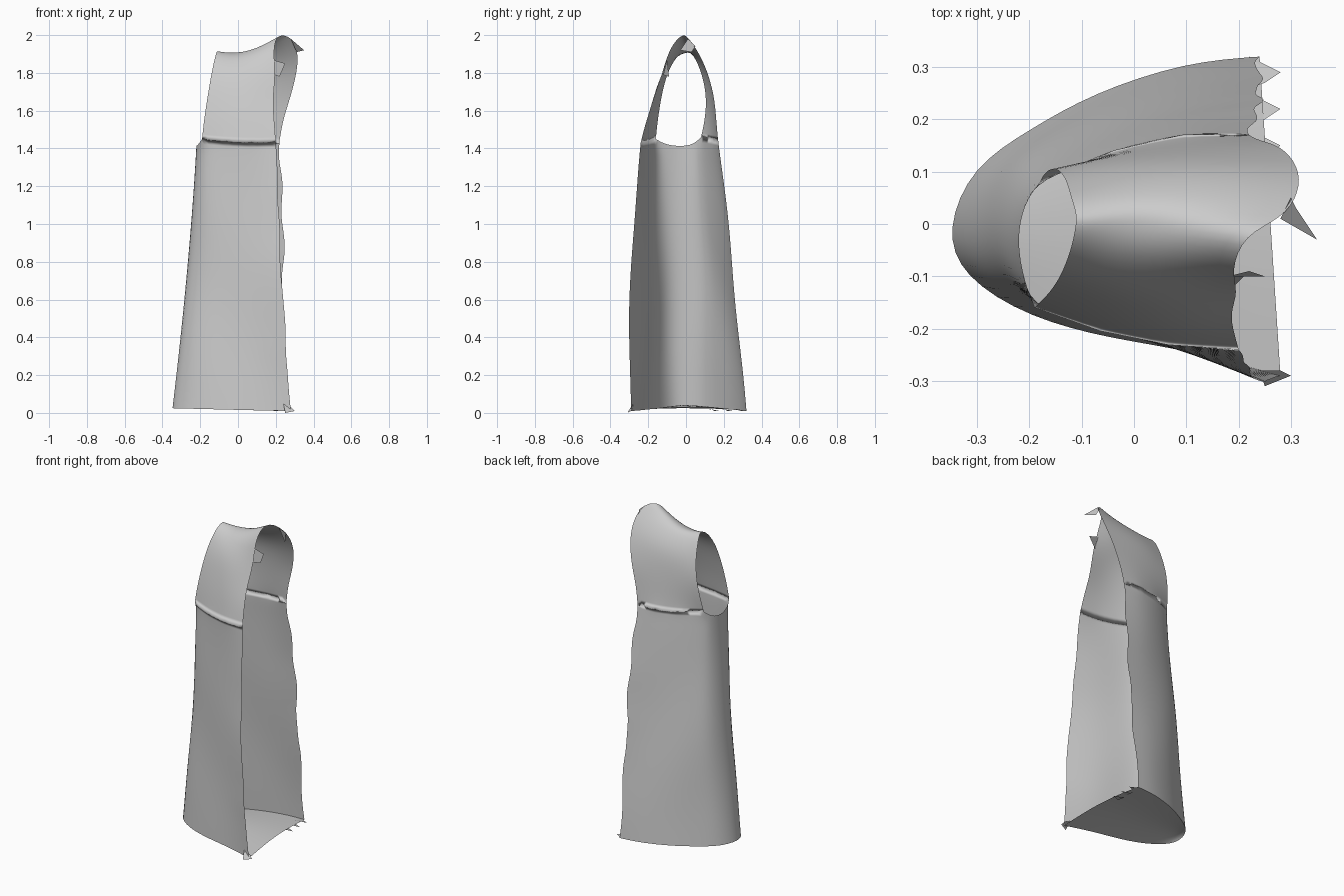
import bpy
import bmesh
import math
import random
from mathutils import Vector

random.seed(4)
default_cube = bpy.data.objects.get("Cube")
if default_cube:
    bpy.data.objects.remove(default_cube, do_unlink=True)

# Single cloth colour
cloth = bpy.data.materials.new("light_grey_cloth")
cloth.use_nodes = True
grey = (0.6, 0.6, 0.6, 1)
cloth.diffuse_color = grey
cloth.node_tree.nodes["Principled BSDF"].inputs["Base Color"].default_value = grey


def blend(start, middle, end, t):
    """Smooth curve passing through three points."""
    return (start * (2 * t - 1) * (t - 1)
            + middle * 4 * t * (1 - t)
            + end * t * (2 * t - 1))


def add_sheet(bm, rows):
    """Quad sheet spanning a list of equal-length point rows."""
    verts = [[bm.verts.new(point) for point in row] for row in rows]
    for lower, upper in zip(verts, verts[1:]):
        for i in range(len(lower) - 1):
            bm.faces.new((lower[i], lower[i + 1], upper[i + 1], upper[i]))


def make_cloth(name, sheets, levels):
    """Weld sheets into one smooth subdivided object."""
    bm = bmesh.new()
    for rows in sheets:
        add_sheet(bm, rows)
    bmesh.ops.remove_doubles(bm, verts=bm.verts, dist=0.0005)
    mesh = bpy.data.meshes.new(name)
    bm.to_mesh(mesh)
    bm.free()
    mesh.materials.append(cloth)
    mesh.polygons.foreach_set("use_smooth", [True] * len(mesh.polygons))
    part = bpy.data.objects.new(name, mesh)
    bpy.context.collection.objects.link(part)
    if levels:
        smooth = part.modifiers.new("soft_folds", "SUBSURF")
        smooth.levels = smooth.render_levels = levels
        smooth.boundary_smooth = "PRESERVE_CORNERS"
    return part


def fray(row, ends, amount):
    """Ragged torn edge at the chosen ends of a row."""
    for end in ends:
        row[end] = row[end] + Vector((random.uniform(-amount, amount), 0, 0))
    return row


# Shoulder strap rows, front to back: armhole edge, middle, torn edge
shoulder = [
    ((-.19, -.16, 1.45), (0, -.22, 1.43), (.2, -.24, 1.43)),
    ((-.18, -.15, 1.55), (0, -.2, 1.55), (.19, -.21, 1.55)),
    ((-.16, -.13, 1.68), (.02, -.17, 1.68), (.18, -.17, 1.66)),
    ((-.14, -.1, 1.8), (.02, -.13, 1.8), (.2, -.13, 1.78)),
    ((-.12, -.05, 1.89), (.02, -.06, 1.89), (.19, -.09, 1.93)),
    ((-.11, 0, 1.92), (.04, 0, 1.91), (.21, -.02, 2.01)),
    ((-.11, .02, 1.91), (.05, .03, 1.91), (.29, .01, 1.99)),
    ((-.12, .05, 1.88), (.05, .06, 1.89), (.31, .06, 1.92)),
    ((-.13, .09, 1.78), (.05, .12, 1.8), (.31, .11, 1.82)),
    ((-.15, .11, 1.66), (.05, .14, 1.66), (.28, .15, 1.68)),
    ((-.17, .1, 1.55), (.04, .15, 1.55), (.24, .16, 1.55)),
    ((-.18, .08, 1.46), (.03, .16, 1.44), (.22, .17, 1.44)),
]
strap = []
for row in shoulder:
    a, m, e = map(Vector, row)
    strap.append([blend(a, m, e, i / 3) for i in range(4)])

# Horizontal outlines from front torn edge, round the side, to the back
hem_outline = [(.28, -.29), (.1, -.24), (-.04, -.22), (-.2, -.18),
               (-.33, -.1), (-.36, -.01), (-.31, .11), (-.2, .18),
               (-.08, .25), (.1, .31), (.24, .32)]
waist_outline = [(.23, -.29), (.08, -.23), (-.06, -.2), (-.17, -.17),
                 (-.26, -.11), (-.28, -.01), (-.24, .1), (-.16, .15),
                 (-.05, .2), (.1, .24), (.24, .25)]
hem = [Vector((x, y, .01 + .025 * max(0, .24 - x)))
       for x, y in hem_outline]
waist = [Vector((x, y, .74)) for x, y in waist_outline]
underarm = [Vector((-.21, -.11, 1.42)), Vector((-.225, -.03, 1.41)),
            Vector((-.21, .04, 1.42))]
chest = strap[0][::-1] + underarm + strap[-1]

# Lower body with shallow diagonal creases
steps = 14
body = []
for k in range(steps + 1):
    t = k / steps
    ring = [blend(h, w, c, t) for h, w, c in zip(hem, waist, chest)]
    if 0 < k < steps:
        for p in ring:
            crease = math.sin(9 * p.x + 5 * p.z) * math.sin(math.pi * t)
            p.y += .007 * crease
        fray(ring, (0,), .006)
        fray(ring, (-1,), .014)
    body.append(ring)
for row in strap[1:-1]:
    fray(row, (-1,), .008)
make_cloth("garment_body", [body, strap], 2)

# Underside closing the hem, slightly domed
floor_rows = []
for i in range(6):
    front, back = hem[i], hem[-1 - i]
    centre = (front + back) / 2 + Vector((0, 0, .03 if i < 5 else 0))
    floor_rows.append([front, centre, back])
make_cloth("hem_underside", [floor_rows], 2)

# Ragged scraps on the torn side
scraps = {
    "collar_tip": ((.28, .01, 1.98), (.35, -.03, 1.92),
                   (.31, .03, 1.91), (.3, .05, 1.94)),
    "neck_flap": ((.18, -.1, 1.87), (.25, -.1, 1.85),
                  (.22, -.09, 1.78), (.19, -.12, 1.79)),
    "front_hem_scrap": ((.24, -.28, .05), (.28, -.28, .03),
                        (.3, -.29, .01), (.25, -.31, 0)),
}
for name, (a, b, c, d) in scraps.items():
    make_cloth(name, [[(a, b), (d, c)]], 0)

# Small torn points along the back of the hem
points = []
for y in (.29, .22, .15):
    points.append([((.22, y + .03, .01), (.28, y, .01)),
                   ((.22, y - .03, .02), (.25, y - .02, .02))])
make_cloth("hem_torn_points", points, 0)
